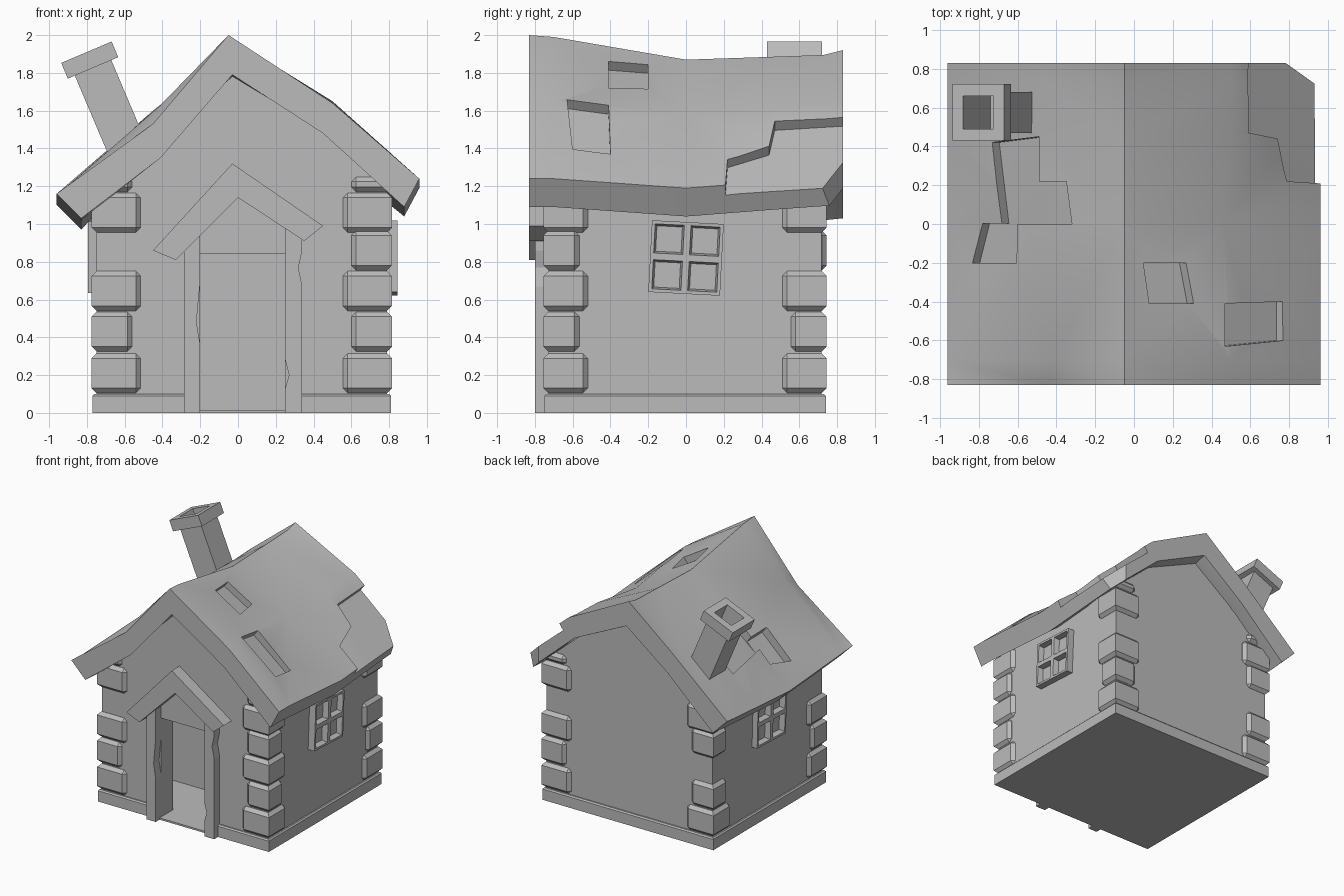
import bpy
import bmesh
import math
from mathutils import Matrix, Vector

default_cube = bpy.data.objects.get("Cube")
if default_cube:
    bpy.data.objects.remove(default_cube, do_unlink=True)

stone = bpy.data.materials.new("plain_grey")
stone.use_nodes = True
GREY = (0.5, 0.5, 0.5, 1)
stone.diffuse_color = GREY
stone.node_tree.nodes["Principled BSDF"].inputs["Base Color"].default_value = GREY


def make_object(name, bm):
    """Turn a bmesh into a grey object."""
    bmesh.ops.recalc_face_normals(bm, faces=bm.faces[:])
    mesh = bpy.data.meshes.new(name)
    bm.to_mesh(mesh)
    bm.free()
    mesh.materials.append(stone)
    obj = bpy.data.objects.new(name, mesh)
    bpy.context.collection.objects.link(obj)
    return obj


def loft(rings):
    """Skin a list of equal point rings and cap both ends."""
    bm = bmesh.new()
    loops = [[bm.verts.new(point) for point in ring] for ring in rings]
    count = len(loops[0])
    for lower, upper in zip(loops, loops[1:]):
        for i in range(count):
            j = (i + 1) % count
            bm.faces.new((lower[i], lower[j], upper[j], upper[i]))
    bm.faces.new(loops[0])
    bm.faces.new(loops[-1])
    return bm


def box_mesh(low, high):
    corners = [(low[0], low[1]), (high[0], low[1]), (high[0], high[1]), (low[0], high[1])]
    return loft([[(x, y, z) for x, y in corners] for z in (low[2], high[2])])


def chamfer(bm, edges, width):
    bmesh.ops.bevel(bm, geom=edges, offset=width, segments=1, affect='EDGES')


def slab(name, outline, front, back):
    """Extrude an x-z outline along y."""
    return make_object(name, loft([[(x, y, z) for x, z in outline] for y in (front, back)]))


def cut(target, cutter):
    cutter.hide_render = True
    modifier = target.modifiers.new("cut", 'BOOLEAN')
    modifier.operation = 'DIFFERENCE'
    modifier.solver = 'EXACT'
    modifier.object = cutter
    bpy.context.view_layer.objects.active = target
    bpy.ops.object.modifier_apply(modifier=modifier.name)
    bpy.data.objects.remove(cutter, do_unlink=True)


# Walls and plinth with an open doorway into a small room
LEFT, RIGHT, FRONT, BACK = -0.775, 0.815, -0.755, 0.745
walls = slab("walls", [(-0.748, 0.05), (0.788, 0.05), (0.788, 1.2), (0.45, 1.5),
                       (-0.03, 1.81), (-0.4, 1.41), (-0.748, 1.16)], -0.728, 0.718)
plinth_mesh = box_mesh((-0.77, -0.75, 0), (0.81, 0.74, 0.1))
chamfer(plinth_mesh, [e for e in plinth_mesh.edges if min(v.co.z for v in e.verts) > 0.05], 0.01)
plinth = make_object("plinth", plinth_mesh)
for part in (walls, plinth):
    cut(part, make_object("door_cutter", box_mesh((-0.2, -1, 0.015), (0.25, -0.5, 0.84))))
    cut(part, make_object("room_cutter", box_mesh((-0.6, -0.57, 0.015), (0.6, -0.14, 0.9))))

# Chipped door posts and the chevron porch hood
slab("right_door_post", [(-0.285, 0), (-0.2, 0), (-0.2, 0.36), (-0.22, 0.48),
                         (-0.2, 0.7), (-0.2, 0.95), (-0.285, 0.88)], -0.8, -0.7)
slab("left_door_post", [(0.25, 0), (0.34, 0), (0.34, 0.67), (0.32, 0.77), (0.34, 0.86),
                        (0.34, 0.92), (0.25, 0.98), (0.25, 0.28), (0.27, 0.2), (0.25, 0.13)],
     -0.8, -0.7)
slab("porch_hood", [(-0.45, 0.86), (-0.33, 0.81), (0, 1.14), (0.35, 0.91),
                    (0.45, 0.99), (-0.03, 1.32)], -0.83, -0.7)

# Corner stones, with one missing where a corner has a gap
courses = [0.105, 0.325, 0.54, 0.755, 0.955, 1.17]
for side, x, front_gap, back_gap in (("right", LEFT, 3, 2), ("left", RIGHT, None, 3)):
    for end, y, gap in (("front", FRONT, front_gap), ("back", BACK, back_gap)):
        for row, base in enumerate(courses):
            if row == gap:
                continue
            reach = 0.26 if row % 2 == 0 else 0.215
            inner_x = x - math.copysign(reach, x)
            inner_y = y - math.copysign(reach - 0.025, y)
            height = 0.08 if row == len(courses) - 1 else 0.21
            block = box_mesh((min(x, inner_x), min(y, inner_y), base),
                             (max(x, inner_x), max(y, inner_y), base + height))
            # the outer corner stays crisp, all other edges are chamfered
            corner = Vector((x, y))
            soft = [e for e in block.edges
                    if any((v.co.xy - corner).length > 0.01 for v in e.verts)]
            chamfer(block, soft, 0.026)
            make_object(f"{end}_{side}_corner_stone", block)


# Four-pane windows, slightly crooked
def window(name, x, z, turn, tilt):
    bm = bmesh.new()
    bmesh.ops.create_grid(bm, x_segments=2, y_segments=2, size=0.19)
    panes = bm.faces[:]
    border = [edge for edge in bm.edges if edge.is_boundary]
    sides = bmesh.ops.extrude_edge_only(bm, edges=border)["geom"]
    bmesh.ops.translate(bm, verts=[v for v in sides if isinstance(v, bmesh.types.BMVert)],
                        vec=(0, 0, -0.1))
    bmesh.ops.recalc_face_normals(bm, faces=bm.faces[:])
    bmesh.ops.inset_individual(bm, faces=panes, thickness=0.025)
    bmesh.ops.inset_individual(bm, faces=panes, thickness=0.014, depth=-0.045)
    obj = make_object(name, bm)
    obj.matrix_world = (Matrix.Translation((x, 0, z)) @ Matrix.Rotation(math.radians(tilt), 4, 'X')
                        @ Matrix.Rotation(math.radians(turn), 4, 'Y'))


window("left_window", 0.845, 0.82, 90, -3)
window("right_window", -0.795, 0.83, -90, 2)

# Sagging roof: eave, bend, ridge, bend, eave at each station along y
stations = [
    (-0.83, [(-0.96, 1.16), (-0.45, 1.53), (-0.05, 2), (0.5, 1.64), (0.96, 1.24)]),
    (-0.7, [(-0.96, 1.15), (-0.42, 1.62), (-0.05, 1.99), (0.5, 1.65), (0.96, 1.24)]),
    (0, [(-0.96, 1.1), (-0.5, 1.55), (-0.05, 1.87), (0.46, 1.58), (0.96, 1.19)]),
    (0.45, [(-0.96, 1.13), (-0.48, 1.57), (-0.05, 1.885), (0.5, 1.62), (0.96, 1.225)]),
    (0.73, [(-0.96, 1.15), (-0.45, 1.59), (-0.05, 1.895), (0.5, 1.63), (0.96, 1.245)]),
    (0.83, [(-0.96, 1.16), (-0.45, 1.6), (-0.05, 1.92), (0.5, 1.64), (0.96, 1.25)]),
]
thickness = [(0.13, -0.13), (0.04, -0.18), (0.02, -0.21), (-0.05, -0.16), (-0.08, -0.15)]
rings = []
for y, top in stations:
    under = [(x + dx, z + dz) for (x, z), (dx, dz) in zip(top, thickness)]
    rings.append([(x, y, z) for x, z in top + under[::-1]])
roof_mesh = loft(rings)
bmesh.ops.triangulate(roof_mesh, faces=roof_mesh.faces[:])
roof = make_object("roof", roof_mesh)


def between(pairs, value):
    """Pick the pair of neighbours around a value and the blend factor."""
    for a, b in zip(pairs, pairs[1:]):
        if value <= b[0] or b is pairs[-1]:
            return a[1], b[1], (value - a[0]) / (b[0] - a[0])


def roof_height(x, y):
    a, b, t = between(stations, y)
    profile = [tuple(Vector(p).lerp(Vector(q), t)) for p, q in zip(a, b)]
    low, high, t = between(profile, x)
    return low + (high - low) * t


# Patches where the top roofing layer is missing
patches = [
    [(0.05, -0.2), (0.27, -0.2), (0.31, -0.41), (0.08, -0.41)],
    [(0.47, -0.41), (0.77, -0.4), (0.77, -0.6), (0.47, -0.63)],
    [(0.59, 0.9), (0.59, 0.47), (0.74, 0.44), (0.79, 0.22), (1.1, 0.2), (1.1, 0.9)],
    [(-0.49, 0.45), (-0.49, 0.22), (-0.35, 0.22), (-0.32, 0), (-0.68, 0), (-0.73, 0.42)],
    [(-0.6, 0.003), (-0.6, -0.2), (-0.83, -0.2), (-0.78, 0.003)],
]
for patch in patches:
    slope = Vector((math.copysign(0.6, patch[0][0]), 0, 0.8))
    surface = [Vector((x, y, roof_height(x, y))) for x, y in patch]
    patch_mesh = loft([[p + slope * depth for p in surface] for depth in (-0.06, 0.12)])
    bmesh.ops.triangulate(patch_mesh, faces=patch_mesh.faces[:])
    cut(roof, make_object("patch_cutter", patch_mesh))

# Broken back corner of the roof
broken = [(1, 0.673), (0.74, 0.859), (1.1, 1.1)]
cut(roof, make_object("corner_cutter", loft([[(x, y, z) for x, y in broken] for z in (0.8, 1.7)])))

bpy.ops.object.select_all(action='DESELECT')
roof.select_set(True)
bpy.context.view_layer.objects.active = roof
bpy.ops.object.shade_smooth_by_angle(angle=math.radians(25))

# Leaning hollow chimney with a wider cap
steps = [(0.105, -0.56), (0.105, -0.045), (0.145, -0.045), (0.145, 0.045),
         (0.085, 0.045), (0.085, -0.32)]
square = [(-1, -1), (1, -1), (1, 1), (-1, 1)]
chimney = make_object("chimney", loft([[(a * r, b * r, z) for a, b in square] for r, z in steps]))
chimney.matrix_world = (Matrix.Translation((-0.785, 0.575, 1.868))
                        @ Matrix.Rotation(math.radians(-23), 4, 'Y'))
